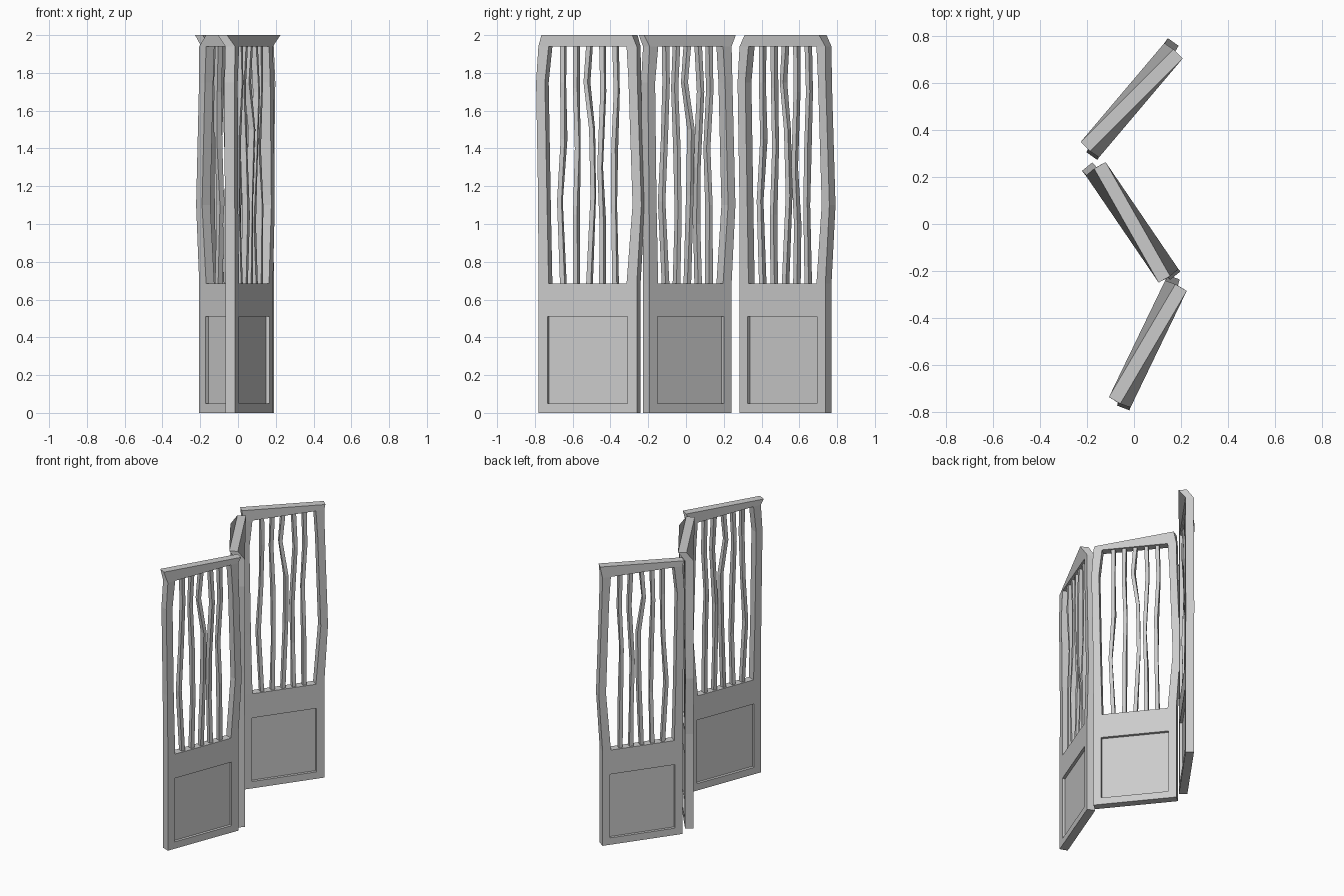
import bpy, bmesh
from math import radians
from mathutils import Matrix, Vector

if "Cube" in bpy.data.objects:
    bpy.data.objects.remove(bpy.data.objects["Cube"])

HALF, T = 0.279, 0.056          # half panel width, frame thickness
Z_LOW, Z_RAIL, Z_TOP = 0.685, 1.94, 2.0


def sweep(name, place, rings):
    """Loft rectangles (z, u centre, depth centre, width, depth, turn) up the z axis."""
    bm = bmesh.new()
    loops = []
    for z, u, v, w, d, turn in rings:
        rot = Matrix.Rotation(radians(turn), 4, 'Z')
        loop = []
        for a, b in ((-1, -1), (1, -1), (1, 1), (-1, 1)):
            p = Vector((u, v, z)) + rot @ Vector((a * w / 2, b * d / 2, 0))
            loop.append(bm.verts.new(p))
        loops.append(loop)
    for lo, hi in zip(loops, loops[1:]):
        for i in range(4):
            j = (i + 1) % 4
            bm.faces.new((lo[i], lo[j], hi[j], hi[i]))
    bm.faces.new(loops[0][::-1])
    bm.faces.new(loops[-1])
    me = bpy.data.meshes.new(name)
    bm.to_mesh(me)
    bm.free()
    ob = bpy.data.objects.new(name, me)
    ob.matrix_world = place
    bpy.context.collection.objects.link(ob)
    return ob


def box(name, place, u0, u1, z0, z1, d):
    c, w = (u0 + u1) / 2, u1 - u0
    return sweep(name, place, [(z0, c, 0, w, d, 0), (z1, c, 0, w, d, 0)])


# Hand-shaved slats: (z, sideways shift, depth shift, turn) above the even spacing
SLATS = [
    [(1.12, -.022, .006, 8), (1.45, .000, .010, -6), (1.75, .000, -.004, 5)],
    [(1.05, .004, -.010, -8), (1.40, .006, .004, 6), (1.72, -.004, .010, -5)],
    [(1.15, .020, .004, 10), (1.50, .018, -.008, 5), (1.75, -.016, .004, -8)],
    [(1.00, -.002, .010, -6), (1.30, -.012, -.004, 8), (1.70, .008, -.010, 5)],
    [(1.10, -.006, -.006, 6), (1.40, -.008, .008, -8), (1.70, .006, .002, 4)],
]


def panel(tag, x, y, angle):
    place = Matrix.Translation((x, y, 0)) @ Matrix.Rotation(radians(angle), 4, 'Z')
    # Lower framed board, recessed on both faces
    inner = 0.226
    box(tag + "_bottom_rail", place, -HALF, HALF, 0, .05, T)
    box(tag + "_middle_rail", place, -HALF, HALF, .51, Z_LOW, T)
    for s, side in ((-1, "left"), (1, "right")):
        a, b = sorted((s * inner, s * HALF))
        box(f"{tag}_{side}_lower_post", place, a, b, .05, .51, T)
    box(tag + "_recessed_board", place, -inner, inner, .05, .51, .016)
    # Bowed upper posts
    w = 0.058
    u = HALF - w / 2
    sweep(tag + "_left_upper_post", place, [
        (Z_LOW, -u, 0, w, T, 0), (1.12, -u - .006, .002, .05, T, 0),
        (1.75, -u - .017, 0, .05, T, 0), (Z_RAIL, -u, 0, w, T, 0)])
    sweep(tag + "_right_upper_post", place, [
        (Z_LOW, u, 0, w, T, 0), (1.10, u + .030, 0, .05, T, 0),
        (1.75, u + .008, -.002, .05, T, 0), (Z_RAIL, u, 0, w, T, 0)])
    # Slats
    for i, mids in enumerate(SLATS):
        c = (i - 2) * 0.074
        rings = [(Z_LOW - .005, c, 0, .026, .032, 0)]
        rings += [(z, c + du, dv, .024, .032, r) for z, du, dv, r in mids]
        rings += [(Z_RAIL + .005, c, 0, .026, .032, 0)]
        sweep(f"{tag}_slat_{i + 1}", place, rings)
    # Top rail, its upper edge turned
    sweep(tag + "_top_rail", place, [
        (Z_RAIL, 0, 0, 2 * HALF, T, 0), (Z_TOP, 0, 0, 2 * HALF, T, -9.5)])


# Three zigzag panels
panel("back_panel", -.01, .527, 54.5)
panel("middle_panel", -.008, .007, 129)
panel("front_panel", .059, -.511, 69)
